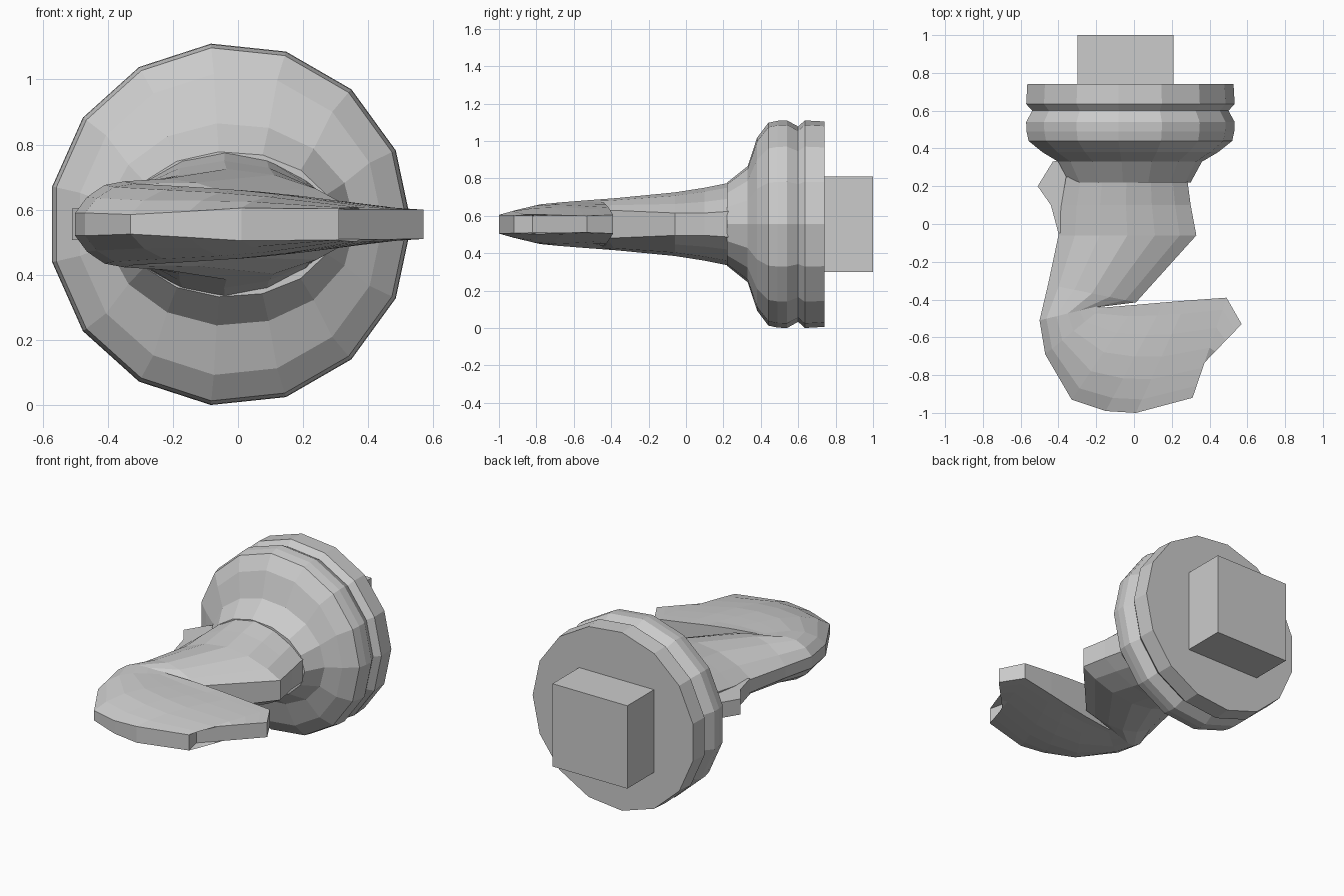
import bpy, bmesh
from math import sin, cos, pi

if "Cube" in bpy.data.objects:
    bpy.data.objects.remove(bpy.data.objects["Cube"])

CZ = 0.555  # height of the main axis


def make(name, rings):
    """Skin a list of closed rings of equal length and cap both ends."""
    bm = bmesh.new()
    loops = [[bm.verts.new(p) for p in r] for r in rings]
    n = len(loops[0])
    for a, b in zip(loops, loops[1:]):
        for i in range(n):
            j = (i + 1) % n
            bm.faces.new((a[i], a[j], b[j], b[i]))
    bm.faces.new(loops[0])
    bm.faces.new(loops[-1][::-1])
    bmesh.ops.recalc_face_normals(bm, faces=bm.faces)
    me = bpy.data.meshes.new(name)
    bm.to_mesh(me)
    bm.free()
    ob = bpy.data.objects.new(name, me)
    bpy.context.collection.objects.link(ob)
    return ob


# grooved 15-sided collar that flares out of the neck: y, half width, half height
collar = [(0.74, .552, .552), (0.635, .558, .558), (0.60, .525, .525),
          (0.54, .558, .558), (0.49, .556, .556), (0.44, .545, .545),
          (0.38, .47, .465), (0.33, .385, .312), (0.22, .325, .224)]
make("collar", [[(-.025 + rx * cos(2 * pi * i / 15), y, CZ + rz * sin(2 * pi * i / 15))
                 for i in range(15)] for y, rx, rz in collar])

# square mounting block at the back
bpy.ops.mesh.primitive_cube_add(size=1, location=(-.045, .86, CZ))
block = bpy.context.object
block.name = "mounting_block"
block.scale = (.51, .28, .51)

# hooked arm: outer edge x,y / inner edge x,y / outer, inner and crest half heights
sections = [
    (-.36, .25, .28, .25, .06, .07, .225),
    (-.385, .10, .30, .10, .05, .06, .195),
    (-.40, -.06, .33, -.06, .04, .06, .17),
    (-.455, -.32, .01, -.415, .035, .075, .14),
    (-.50, -.51, -.20, -.437, .035, .115, .132),
    (-.47, -.69, -.17, -.443, .035, .115, .125),
    (-.33, -.93, .01, -.428, .03, .105, .116),
    (-.15, -.99, .16, -.415, .04, .09, .105),
    (.01, -1.0, .28, -.405, .05, .075, .09),
    (.31, -.92, .49, -.39, .048, .05, .054),
    (.29, -.82, .57, -.53, .045, .045, .046)]
STEPS = (0, .12, .3, .5, .7, .88, 1)


def section(ox, oy, ix, iy, ho, hi, h):
    top = []
    for t in STEPS:
        edge = ho + (hi - ho) * t
        z = edge + (h - edge) * max(0, sin(pi * t)) ** .8
        top.append((ox + (ix - ox) * t, oy + (iy - oy) * t, z))
    return ([(x, y, CZ + z) for x, y, z in top] +
            [(x, y, CZ - z) for x, y, z in reversed(top)])


make("hooked_arm", [section(*s) for s in sections])

# small thin fin on the side of the neck
fin = [(-.30, .36), (-.43, .33), (-.51, .20), (-.44, .10), (-.40, -.05), (-.30, -.02)]
make("neck_fin", [[(x, y, CZ + dz) for x, y in fin] for dz in (-.048, .048)])
